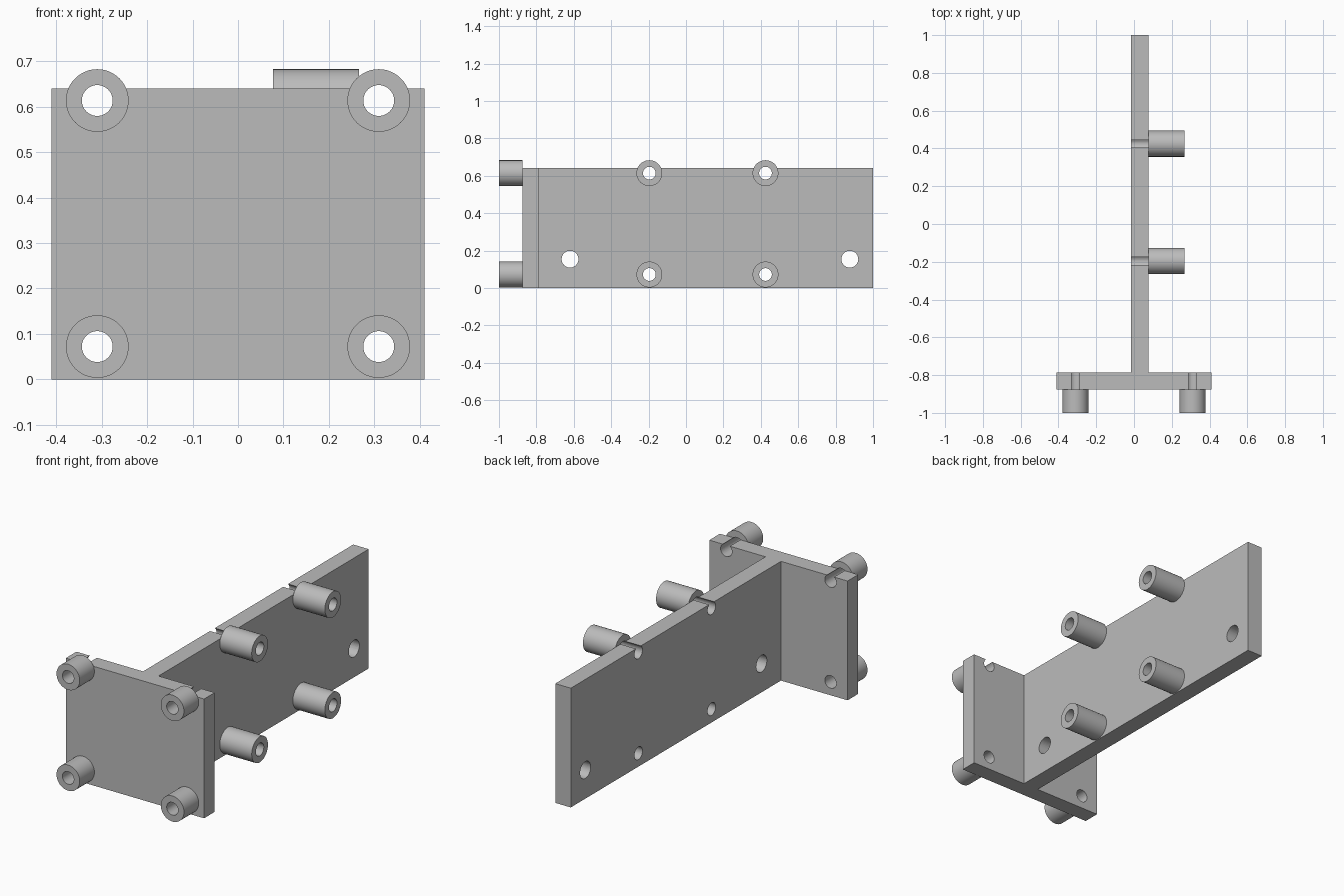
import bpy, bmesh
from math import pi, radians
from mathutils import Matrix, Vector

cube = bpy.data.objects.get("Cube")
if cube:
    bpy.data.objects.remove(cube, do_unlink=True)

SEGMENTS = 48
HEIGHT = 0.641
BOSS_RADIUS, BORE = 0.069, 0.034
ROWS = {"lower": 0.072, "upper": 0.614}

grey = bpy.data.materials.new("plain grey")
grey.use_nodes = True
colour = (0.5, 0.5, 0.5, 1)
grey.diffuse_color = colour
grey.node_tree.nodes["Principled BSDF"].inputs["Base Color"].default_value = colour


def make_object(name, bm):
    bmesh.ops.recalc_face_normals(bm, faces=bm.faces)
    mesh = bpy.data.meshes.new(name)
    bm.to_mesh(mesh)
    bm.free()
    mesh.materials.append(grey)
    obj = bpy.data.objects.new(name, mesh)
    bpy.context.collection.objects.link(obj)
    return obj


def smooth(obj):
    bpy.ops.object.select_all(action="DESELECT")
    obj.select_set(True)
    bpy.context.view_layer.objects.active = obj
    bpy.ops.object.shade_smooth_by_angle(angle=radians(30))


def placed(origin, axis):
    """Matrix that puts local z along the axis, starting at the origin."""
    turn = Vector((0, 0, 1)).rotation_difference(Vector(axis)).to_matrix().to_4x4()
    return Matrix.Translation(origin) @ turn


def tube(name, origin, axis, length):
    """Hollow standoff made by spinning its wall section."""
    bm = bmesh.new()
    section = [(BORE, 0), (BOSS_RADIUS, 0), (BOSS_RADIUS, length), (BORE, length)]
    verts = [bm.verts.new((r, 0, z)) for r, z in section]
    edges = [bm.edges.new((verts[i], verts[i - 1])) for i in range(4)]
    bmesh.ops.spin(bm, geom=verts + edges, cent=(0, 0, 0), axis=(0, 0, 1),
                   angle=2 * pi, steps=SEGMENTS, use_merge=True)
    bmesh.ops.remove_doubles(bm, verts=bm.verts, dist=1e-5)
    bm.transform(placed(origin, axis))
    smooth(make_object(name, bm))


def add_drill(bm, centre, axis, radius):
    bmesh.ops.create_cone(bm, cap_ends=True, segments=SEGMENTS, radius1=radius,
                          radius2=radius, depth=0.3, matrix=placed(centre, axis))


# T-shaped bracket: cross plate in front, long web behind
FRONT, STEP, BACK = -0.875, -0.785, 1.0
HALF, WEB_RIGHT, WEB_LEFT = 0.411, -0.015, 0.077
outline = [(-HALF, FRONT), (HALF, FRONT), (HALF, STEP), (WEB_LEFT, STEP),
           (WEB_LEFT, BACK), (WEB_RIGHT, BACK), (WEB_RIGHT, STEP), (-HALF, STEP)]
bm = bmesh.new()
base = bm.faces.new([bm.verts.new((x, y, 0)) for x, y in outline])
top = bmesh.ops.extrude_face_region(bm, geom=[base])["geom"]
bmesh.ops.translate(bm, vec=(0, 0, HEIGHT),
                    verts=[v for v in top if isinstance(v, bmesh.types.BMVert)])
bracket = make_object("t_bracket", bm)

# Standoffs and the drills that continue their bores through the plates
drills = bmesh.new()
for row, z in ROWS.items():
    for side, x in (("right", -0.31), ("left", 0.31)):
        tube(f"front_standoff_{row}_{side}", (x, FRONT, z), (0, -1, 0), 0.125)
        add_drill(drills, (x, FRONT, z), (0, -1, 0), BORE)
    for place, y in (("front", -0.196), ("back", 0.425)):
        tube(f"side_standoff_{row}_{place}", (WEB_LEFT, y, z), (1, 0, 0), 0.19)
        add_drill(drills, (WEB_LEFT, y, z), (1, 0, 0), BORE)

# Larger mounting holes low in the web
for y in (-0.62, 0.876):
    add_drill(drills, (WEB_LEFT, y, 0.154), (1, 0, 0), 0.045)
cutter = make_object("hole_cutter", drills)
cutter.hide_render = True

# Cut the holes and keep the result
cut = bracket.modifiers.new("holes", "BOOLEAN")
cut.operation = "DIFFERENCE"
cut.solver = "EXACT"
cut.object = cutter
smooth(bracket)
bpy.ops.object.modifier_apply(modifier=cut.name)
bpy.data.objects.remove(cutter, do_unlink=True)
smooth(bracket)
